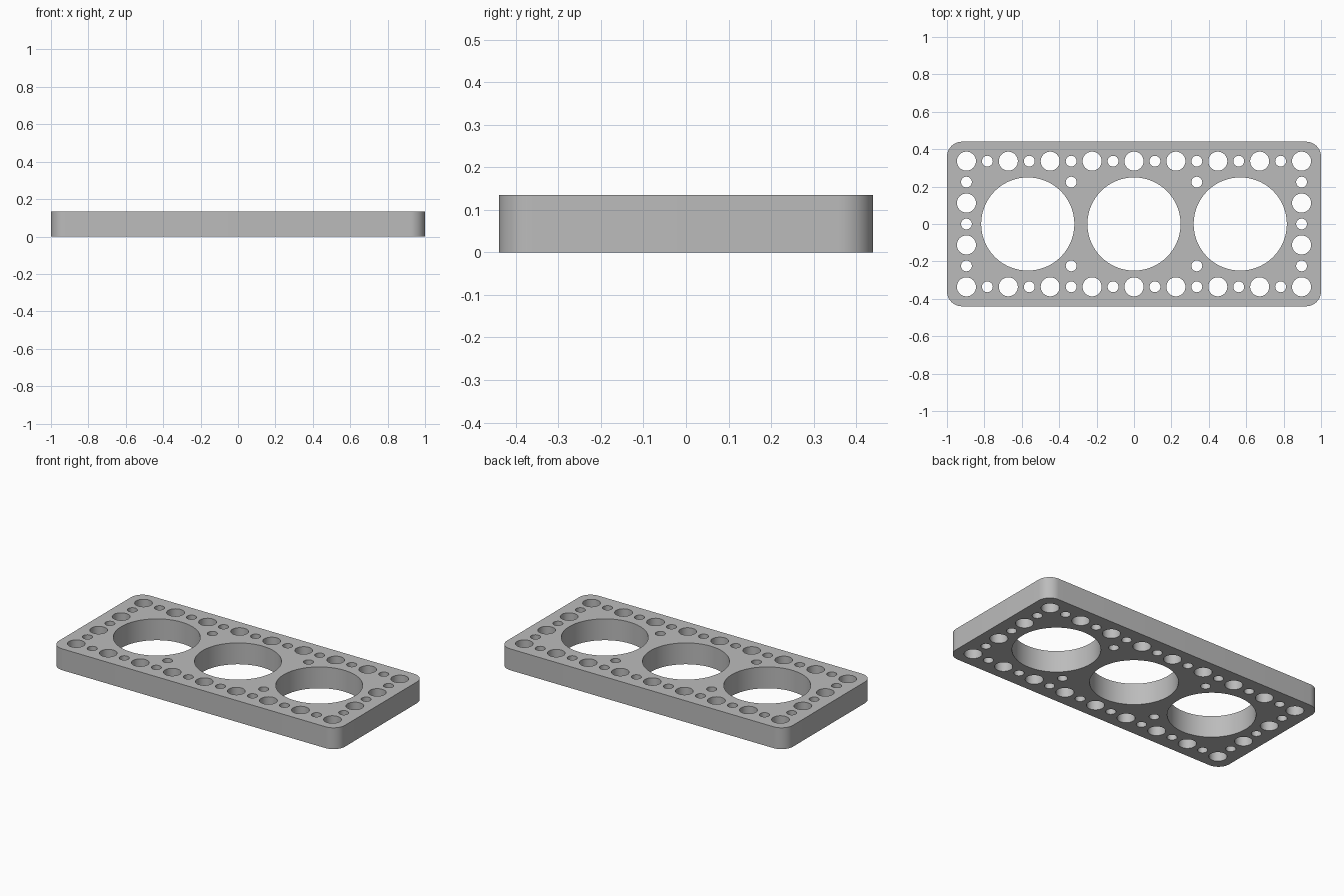
import bpy, bmesh
from math import sin, cos, pi, radians
from mathutils import Vector

cube = bpy.data.objects.get("Cube")
if cube:
    bpy.data.objects.remove(cube, do_unlink=True)

HALF_X, HALF_Y, HEIGHT, CORNER = 1.0, 0.44, 0.135, 0.08
PITCH = 0.224          # spacing of the wide holes
WIDE, NARROW, BORE = 0.051, 0.029, 0.249

grey = bpy.data.materials.new("plain_grey")
grey.use_nodes = True
colour = (0.5, 0.5, 0.5, 1)
grey.diffuse_color = colour
grey.node_tree.nodes["Principled BSDF"].inputs["Base Color"].default_value = colour

bm = bmesh.new()


def add_loop(points):
    verts = [bm.verts.new((x, y, 0)) for x, y in points]
    for a, b in zip(verts, verts[1:] + verts[:1]):
        bm.edges.new((a, b))


def add_hole(x, y, radius, sides):
    add_loop([(x + radius * cos(2 * pi * i / sides),
               y + radius * sin(2 * pi * i / sides)) for i in range(sides)])


# Rounded outline
outline = []
for q, (sx, sy) in enumerate([(1, 1), (-1, 1), (-1, -1), (1, -1)]):
    for i in range(13):
        a = (q + i / 12) * pi / 2
        outline.append((sx * (HALF_X - CORNER) + CORNER * cos(a),
                        sy * (HALF_Y - CORNER) + CORNER * sin(a)))
add_loop(outline)

# Three large bores
for k in (-1, 0, 1):
    add_hole(k * 0.568, 0, BORE, 96)

# Alternating wide and narrow holes along the long edges
for sy in (-1, 1):
    for k in range(-8, 9):
        add_hole(k * PITCH / 2, sy * 1.5 * PITCH, NARROW if k % 2 else WIDE, 32)
    # Narrow holes between the bores
    for sx in (-1, 1):
        add_hole(sx * 1.5 * PITCH, sy * PITCH, NARROW, 32)

# Alternating holes along the short edges
for sx in (-1, 1):
    for k in range(-2, 3):
        add_hole(sx * 4 * PITCH, k * PITCH / 2, WIDE if k % 2 else NARROW, 32)

# Fill between the loops and raise to full thickness
bmesh.ops.triangle_fill(bm, use_beauty=True, edges=bm.edges[:], normal=Vector((0, 0, 1)))
raised = bmesh.ops.extrude_face_region(bm, geom=bm.faces[:], use_keep_orig=True)
top = [g for g in raised["geom"] if isinstance(g, bmesh.types.BMVert)]
bmesh.ops.translate(bm, verts=top, vec=(0, 0, HEIGHT))
bmesh.ops.recalc_face_normals(bm, faces=bm.faces[:])

mesh = bpy.data.meshes.new("perforated_plate")
bm.to_mesh(mesh)
bm.free()
mesh.materials.append(grey)
plate = bpy.data.objects.new("perforated_plate", mesh)
bpy.context.collection.objects.link(plate)

# Smooth hole walls and corners, crisp rims
bpy.ops.object.select_all(action="DESELECT")
plate.select_set(True)
bpy.context.view_layer.objects.active = plate
bpy.ops.object.shade_smooth_by_angle(angle=radians(30))
